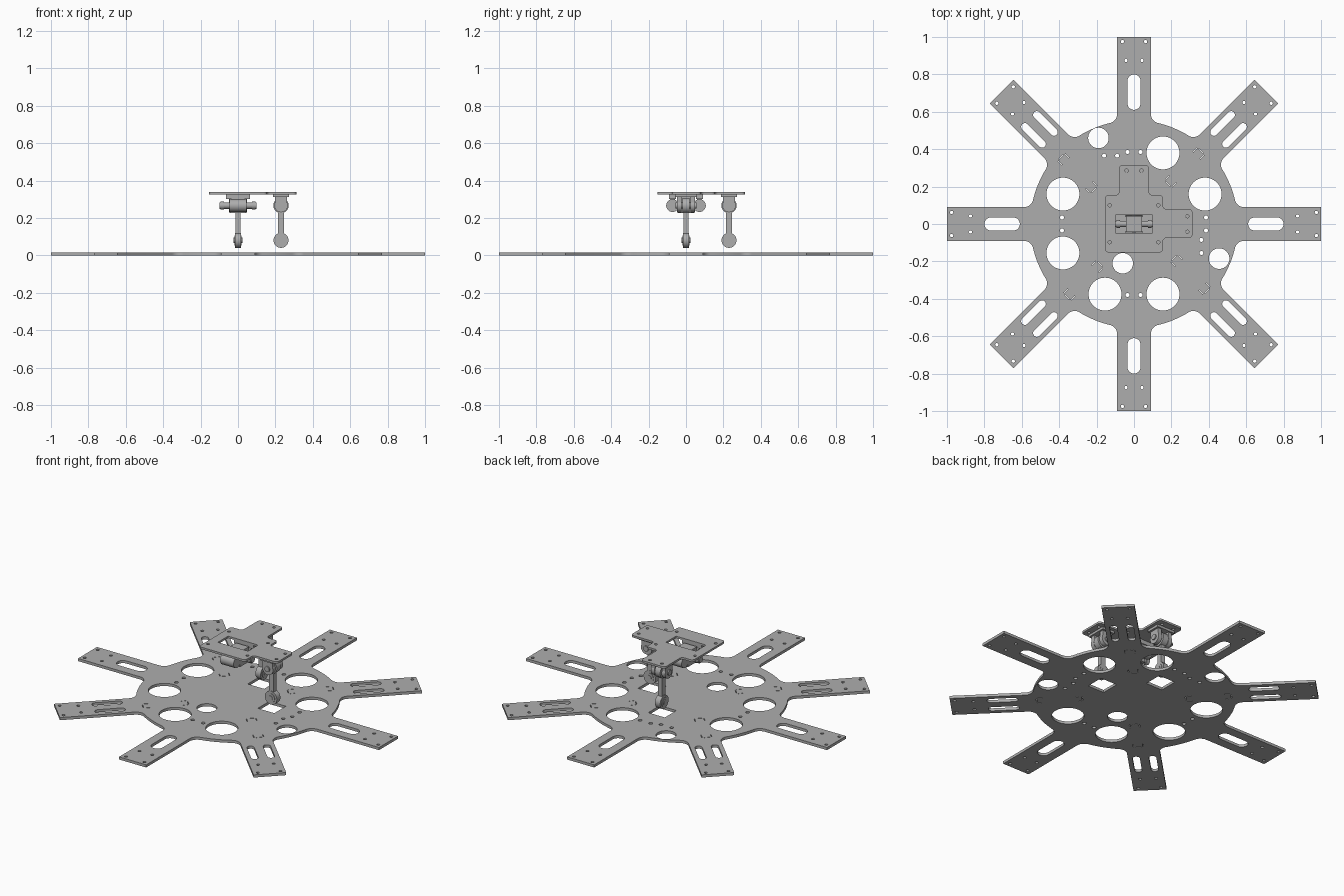
import bpy, bmesh, math
from mathutils import Matrix, Vector

cube = bpy.data.objects.get("Cube")
if cube:
    bpy.data.objects.remove(cube, do_unlink=True)

COL = (0.42, 0.42, 0.42, 1)
grey = bpy.data.materials.new("plain grey")
grey.use_nodes = True
grey.diffuse_color = COL
grey.node_tree.nodes["Principled BSDF"].inputs["Base Color"].default_value = COL


# ---- outline helpers: each returns a closed list of 2D points ----
def arc(cx, cy, r, a0, a1, n):
    return [(cx + r * math.cos(a0 + (a1 - a0) * i / n),
             cy + r * math.sin(a0 + (a1 - a0) * i / n)) for i in range(n + 1)]


def circle(cx, cy, r, n=32):
    return arc(cx, cy, r, 0, math.tau, n)[:-1]


def slot(u0, u1, v, r):
    q = math.pi / 2
    return arc(u1 - r, v, r, -q, q, 10) + arc(u0 + r, v, r, q, 3 * q, 10)


def rect(x0, x1, y0, y1):
    return [(x0, y0), (x1, y0), (x1, y1), (x0, y1)]


def turn(points, a):
    c, s = math.cos(a), math.sin(a)
    return [(x * c - y * s, x * s + y * c) for x, y in points]


def rounded(points, r):
    """Round every corner of a right-angled outline."""
    out = []
    for i, p in enumerate(points):
        p = Vector(p)
        a = (Vector(points[i - 1]) - p).normalized() * r
        b = (Vector(points[(i + 1) % len(points)]) - p).normalized() * r
        for k in range(6):
            t = math.pi / 2 * k / 5
            q = p + a * (1 - math.sin(t)) + b * (1 - math.cos(t))
            out.append((q.x, q.y))
    return out


def sheet(name, outlines, z0, z1):
    """Flat plate: first outline is the rim, the rest are holes."""
    cu = bpy.data.curves.new(name, 'CURVE')
    cu.dimensions, cu.fill_mode = '2D', 'BOTH'
    cu.extrude = (z1 - z0) / 2
    for pts in outlines:
        sp = cu.splines.new('POLY')
        sp.points.add(len(pts) - 1)
        for point, (x, y) in zip(sp.points, pts):
            point.co = (x, y, 0, 1)
        sp.use_cyclic_u = True
    tmp = bpy.data.objects.new(name + " outline", cu)
    bpy.context.collection.objects.link(tmp)
    graph = bpy.context.evaluated_depsgraph_get()
    me = bpy.data.meshes.new_from_object(tmp.evaluated_get(graph))
    bpy.data.objects.remove(tmp, do_unlink=True)
    bm = bmesh.new()
    bm.from_mesh(me)
    bmesh.ops.remove_doubles(bm, verts=bm.verts, dist=1e-5)
    bmesh.ops.translate(bm, verts=bm.verts, vec=(0, 0, (z0 + z1) / 2))
    bmesh.ops.recalc_face_normals(bm, faces=bm.faces)
    return finish(name, bm, me)


def finish(name, bm, me=None):
    me = me or bpy.data.meshes.new(name)
    bm.to_mesh(me)
    bm.free()
    me.materials.clear()
    me.materials.append(grey)
    ob = bpy.data.objects.new(name, me)
    bpy.context.collection.objects.link(ob)
    bpy.ops.object.select_all(action='DESELECT')
    ob.select_set(True)
    bpy.context.view_layer.objects.active = ob
    bpy.ops.object.shade_smooth_by_angle(angle=math.radians(30))
    return ob


def box(bm, x0, x1, y0, y1, z0, z1):
    m = Matrix.Translation(((x0 + x1) / 2, (y0 + y1) / 2, (z0 + z1) / 2))
    bmesh.ops.create_cube(bm, size=1, matrix=m @ Matrix.Diagonal((x1 - x0, y1 - y0, z1 - z0, 1)))


def rod(bm, centre, r, length, axis):
    spin = Matrix.Rotation(math.pi / 2, 4, 'Y' if axis == 'X' else 'X')
    bmesh.ops.create_cone(bm, cap_ends=True, segments=32, radius1=r, radius2=r,
                          depth=length, matrix=Matrix.Translation(centre) @ spin)


# ---- base plate: round hub with eight filleted arms ----
HUB, HALF, FIL = 0.555, 0.09, 0.05
side = HALF + FIL
u = math.sqrt((HUB + FIL) ** 2 - side ** 2)
tilt = math.atan2(side, u)
upper = [(1, HALF)] + arc(u, side, FIL, -math.pi / 2, -math.pi + tilt, 8)
upper += arc(0, 0, HUB, tilt, math.pi / 8, 6)[1:]
lower = [(x, -y) for x, y in reversed(upper)][1:]
rim, holes = [], []
for i in range(8):
    a = i * math.pi / 4
    rim += turn(lower + upper, a)
    cuts = [slot(0.61, 0.80, 0, 0.035)] if i % 2 == 0 else [
        slot(0.63, 0.80, v, 0.02) for v in (-0.045, 0.045)]
    for s in (-1, 1):
        cuts += [circle(0.975, s * 0.062, 0.009, 12), circle(0.875, s * 0.043, 0.009, 12)]
    if i % 2:
        # bracket-shaped slits on the diagonals
        for s in (-1, 1):
            r = 0.405 + s * 0.105
            b = s * 0.02
            cuts.append(rect(r + b - 0.002, r + b + 0.002, 0.005, 0.04))
            for v in (-0.004, 0.049):
                cuts.append(rect(r - 0.014, r + 0.014, v - 0.002, v + 0.002))
    holes += [turn(c, a) for c in cuts]

for x, y in [(-.38, .16), (-.38, -.155), (.38, .16), (-.155, -.375), (.155, -.375), (.155, .38)]:
    holes.append(circle(x, y, 0.088, 48))
for x, y in [(-.19, .46), (.455, -.185), (-.06, -.21)]:
    holes.append(circle(x, y, 0.055, 40))
for s in (-.035, .035):
    for x, y in [(s, .385), (s, -.38), (.385, s), (-.385, s)]:
        holes.append(circle(x, y, 0.011, 14))
for x, y in [(-.16, .365), (-.09, .365), (.36, -.085), (.36, -.155)]:
    holes.append(circle(x, y, 0.011, 14))
# square openings under the two feet
holes += [rect(.17, .28, -.055, .055), rect(-.055, .055, .17, .28)]
sheet("base_plate", [rim] + holes, 0, 0.016)

# ---- upper plate with two tabs and a window ----
outline = rounded([(-.155, -.152), (.155, -.152), (.155, -.075), (.312, -.075), (.312, .08),
                   (.08, .08 + .075), (.08, .315), (-.08, .315), (-.08, .155), (-.155, .155)][:5]
                  + [(.155, .08), (.155, .155), (.08, .155), (.08, .315),
                     (-.08, .315), (-.08, .155), (-.155, .155)], 0.018)
cuts = [rect(-.1, .1, -.048, .048)]
for x, y in [(-.13, .1), (.13, .1), (-.13, -.097), (.13, -.097),
             (-.04, .285), (.04, .285), (.285, .042), (.285, -.042)]:
    cuts.append(circle(x, y, 0.009, 14))
sheet("upper_plate", [outline] + cuts, 0.326, 0.338)

# ---- central joint: block, cross shaft, side rollers and hangers ----
JOINT = 0.266
bm = bmesh.new()
box(bm, -.043, .043, -.043, .043, .225, .315)
rod(bm, (0, 0, JOINT), 0.017, 0.2, 'X')
rod(bm, (0, 0, JOINT), 0.022, 0.11, 'Y')
for s in (-1, 1):
    rod(bm, (s * .085, 0, JOINT), 0.021, 0.018, 'X')
    rod(bm, (0, s * .072, JOINT), 0.034, 0.09, 'X')
    box(bm, -.065, .065, s * .072 - .018, s * .072 + .018, .302, .326)
    box(bm, -.035, .035, s * .072 - .012, s * .072 + .012, JOINT, .305)
finish("central_joint", bm)


# ---- hanging legs, one under each tab ----
def leg(name, angle):
    bm = bmesh.new()
    d, foot = 0.23, 0.08
    box(bm, d - .042, d + .042, -.06, .06, .312, .326)
    for s in (-1, 1):
        box(bm, d - .032, d + .032, s * .036 - .012, s * .036 + .012, JOINT, .315)
        rod(bm, (d, s * .036, JOINT), 0.036, 0.024, 'Y')
    rod(bm, (d, 0, JOINT), 0.041, 0.036, 'Y')
    rod(bm, (d, 0, JOINT), 0.016, 0.11, 'Y')
    box(bm, d - .016, d + .016, -.013, .013, foot, JOINT)
    rod(bm, (d, 0, foot), 0.04, 0.034, 'Y')
    rod(bm, (d, 0, foot), 0.027, 0.04, 'Y')
    rod(bm, (d, 0, foot), 0.014, 0.046, 'Y')
    bmesh.ops.rotate(bm, verts=bm.verts, cent=(0, 0, 0), matrix=Matrix.Rotation(angle, 3, 'Z'))
    finish(name, bm)


leg("left_leg", 0)
leg("back_leg", math.pi / 2)
